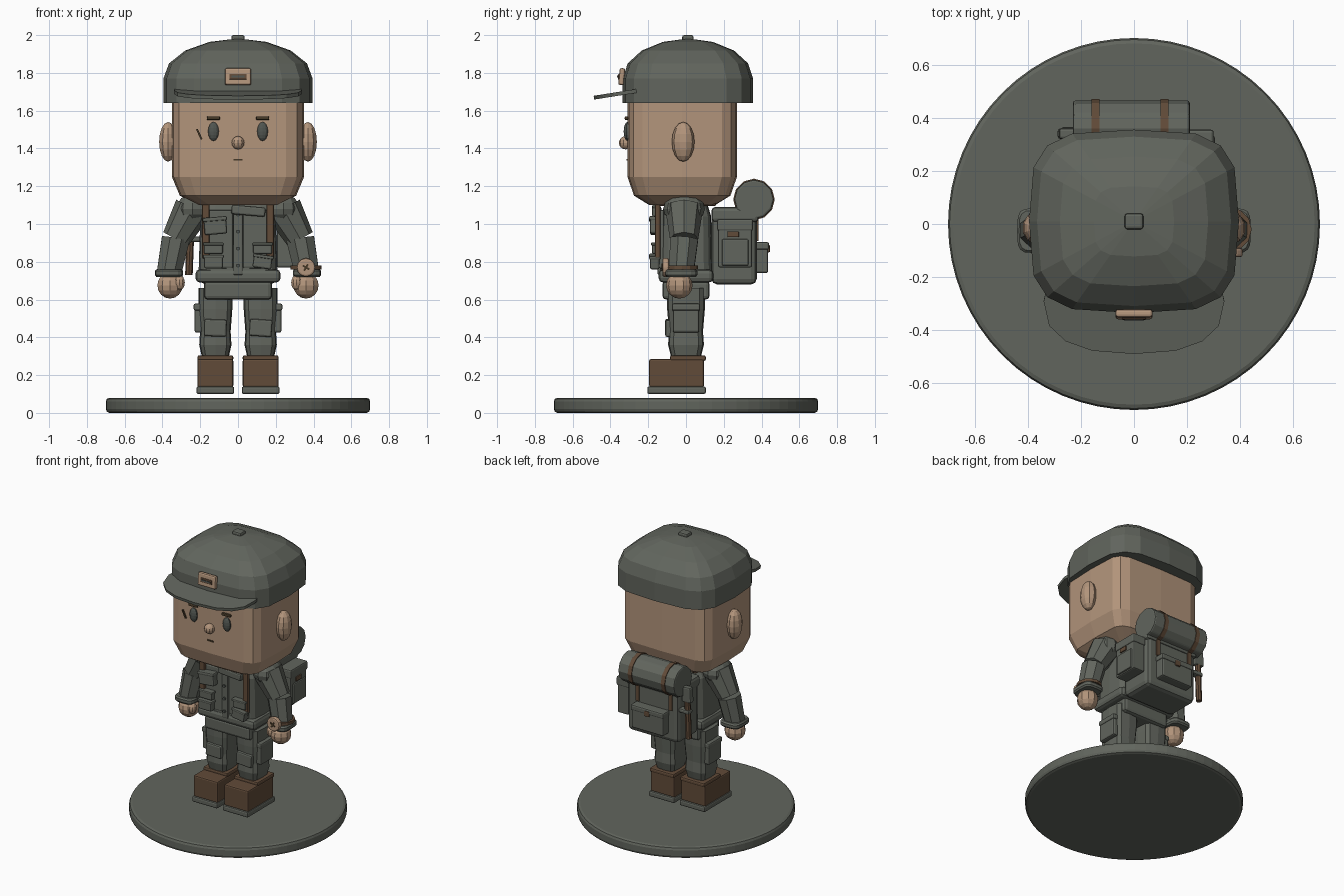
import bpy, bmesh, math
from mathutils import Matrix, Vector, Euler

default_cube = bpy.data.objects.get("Cube")
if default_cube:
    bpy.data.objects.remove(default_cube)


def material(name, red, green, blue):
    made = bpy.data.materials.new(name)
    made.use_nodes = True
    colour = (red, green, blue, 1)
    made.diffuse_color = colour
    made.node_tree.nodes["Principled BSDF"].inputs["Base Color"].default_value = colour
    return made


CLOTH = material("grey_green_cloth", red=.12, green=.13, blue=.11)
SKIN = material("skin", red=.45, green=.3, blue=.2)
LEATHER = material("brown_leather", red=.12, green=.07, blue=.04)
DARK = material("dark_grey", red=.08, green=.09, blue=.08)
BROW = material("dark_brown", red=.06, green=.04, blue=.02)


def finish(name, bm, mat, bevel):
    bmesh.ops.recalc_face_normals(bm, faces=bm.faces)
    mesh = bpy.data.meshes.new(name)
    bm.to_mesh(mesh)
    bm.free()
    mesh.materials.append(mat)
    part = bpy.data.objects.new(name, mesh)
    bpy.context.scene.collection.objects.link(part)
    if bevel:
        modifier = part.modifiers.new("Bevel", "BEVEL")
        modifier.width, modifier.segments, modifier.limit_method = bevel, 2, "ANGLE"


def placed(loc, size=(1, 1, 1), tilt=0, pitch=0):
    turn = Euler((math.radians(pitch), math.radians(tilt), 0))
    return Matrix.LocRotScale(Vector(loc), turn, Vector(size))


def box(name, mat, loc, size, tilt=0, pitch=0, bevel=.01):
    bm = bmesh.new()
    bmesh.ops.create_cube(bm, size=1, matrix=placed(loc, size, tilt, pitch))
    finish(name, bm, mat, min(bevel, min(size) / 3))


def pocket(name, loc, size, tilt=0):
    """A pouch with a slightly larger flap over its top quarter."""
    box(name, CLOTH, loc, size, tilt)
    width, depth, height = size
    lift = placed(loc, tilt=tilt) @ Vector((0, 0, height * .4))
    box(name + "_flap", CLOTH, lift, (width + .01, depth + .01, height / 4), tilt)


def ball(name, mat, loc, radii, sides=10):
    bm = bmesh.new()
    bmesh.ops.create_uvsphere(bm, u_segments=sides, v_segments=8, radius=1, matrix=placed(loc, radii))
    finish(name, bm, mat, bevel=0)


def rod(name, mat, start, end, radius, end_radius=None, sides=12, bevel=0):
    """A straight or tapered cylinder between two points."""
    start, end = Vector(start), Vector(end)
    axis = end - start
    aim = axis.to_track_quat("Z", "Y").to_matrix().to_4x4()
    bm = bmesh.new()
    bmesh.ops.create_cone(bm, cap_ends=True, segments=sides, radius1=radius,
                          radius2=end_radius or radius, depth=axis.length,
                          matrix=Matrix.Translation((start + end) / 2) @ aim)
    finish(name, bm, mat, bevel)


def loft(name, mat, loc, half, sections, power=.5, pitch=0, sides=16):
    """Stack rounded-square rings; each section is (height, scale)."""
    bm = bmesh.new()
    rings = []
    for height, scale in sections:
        ring = []
        for i in range(sides):
            angle = math.tau * i / sides
            point = [math.copysign(abs(wave) ** power, wave) * reach * scale
                     for wave, reach in zip((math.cos(angle), math.sin(angle)), half)]
            ring.append(bm.verts.new((*point, height)))
        rings.append(ring)
    for low, high in zip(rings, rings[1:]):
        for i in range(sides):
            bm.faces.new((low[i - 1], low[i], high[i], high[i - 1]))
    bm.faces.new(rings[0])
    bm.faces.new(rings[-1])
    bm.transform(placed(loc, pitch=pitch))
    finish(name, bm, mat, bevel=0)


# Display base
rod("base", CLOTH, start=(0, 0, 0), end=(0, 0, .08), radius=.7, sides=64, bevel=.02)

for side, name in ((1, "left_"), (-1, "right_")):
    # Boots and legs
    foot = side * .12
    box(name + "boot_sole", CLOTH, loc=(foot, -.05, .12), size=(.2, .31, .04))
    box(name + "boot", LEATHER, loc=(foot, -.05, .21), size=(.19, .29, .15))
    box(name + "boot_cuff", LEATHER, loc=(foot, .01, .29), size=(.19, .19, .03))
    loft(name + "leg", CLOTH, loc=(foot, 0, .3), half=(.09, .1),
         sections=((0, .8), (.06, .95), (.13, .9), (.25, 1), (.36, 1)), sides=12)
    pocket(name + "leg_pocket", loc=(side * .21, 0, .5), size=(.04, .14, .15))
    box(name + "knee_patch", CLOTH, loc=(foot, -.09, .45), size=(.12, .04, .09), tilt=side + 3)

    # Arms and hands
    shoulder = (side * .24, -.01, 1.08)
    elbow = (side * .33, -.01, .92)
    wrist = (side * .365, -.025, .74)
    ball(name + "shoulder", CLOTH, loc=shoulder, radii=(.09, .11, .08))
    rod(name + "upper_sleeve", CLOTH, shoulder, elbow, radius=.1, end_radius=.075, sides=8)
    rod(name + "lower_sleeve", CLOTH, elbow, wrist, radius=.08, end_radius=.07, sides=8)
    loft(name + "sleeve_cuff", CLOTH, loc=wrist, half=(.075, .085),
         sections=((-.02, .9), (-.01, 1), (.01, 1), (.02, .9)))
    ball(name + "hand", SKIN, loc=(side * .36, -.035, .675), radii=(.07, .07, .07))
    ball(name + "thumb", SKIN, loc=(side * .31, -.07, .69), radii=(.03, .03, .04))

    # Ears, eyes and eyebrows
    ball(name + "ear", SKIN, loc=(side * .37, -.015, 1.435), radii=(.05, .06, .105))
    ball(name + "eye", DARK, loc=(side * .13, -.31, 1.49), radii=(.03, .02, .05))
    box(name + "eyebrow", BROW, loc=(side * .13, -.315, 1.56), size=(.07, .02, .02))

    # Carrying straps over the shoulders
    box(name + "strap_front", LEATHER, loc=(side * .17, -.15, .96), size=(.04, .03, .29))
    box(name + "strap_top", LEATHER, loc=(side * .17, 0, 1.11), size=(.04, .32, .03))

    # Jacket front panels and lower pouches
    box(name + "jacket_panel", CLOTH, loc=(side * .1, -.13, .92), size=(.15, .03, .31))
    pocket(name + "upper_pouch", loc=(side * .13, -.16, .87), size=(.1, .04, .06))
    pocket(name + "lower_pouch", loc=(side * .13, -.165, .8), size=(.1, .05, .07), tilt=side * 4 + 4)

# Trousers and jacket
box("pelvis", CLOTH, loc=(0, 0, .65), size=(.36, .25, .1), bevel=.02)
box("jacket_hem", CLOTH, loc=(0, 0, .725), size=(.45, .29, .07), bevel=.03)
loft("jacket", CLOTH, loc=(0, 0, .7), half=(.21, .14), power=.4,
     sections=((0, 1), (.34, .95), (.41, .8), (.46, .5)))
box("jacket_placket", CLOTH, loc=(0, -.14, .91), size=(.05, .02, .36))
for row in range(4):
    height = .78 + row * .09
    rod("button", DARK, start=(0, -.14, height), end=(0, -.16, height), radius=.01, sides=8)
pocket("chest_pouch", loc=(-.12, -.165, .99), size=(.12, .05, .09), tilt=-5)
box("chest_flap", CLOTH, loc=(.055, -.16, 1.07), size=(.18, .04, .05), tilt=5)

# Wrist compass on the left arm
rod("wrist_strap", LEATHER, start=(.36, -.02, .76), end=(.36, -.02, .78), radius=.083)
rod("compass", SKIN, start=(.36, -.09, .77), end=(.36, -.125, .77), radius=.05, bevel=.01)
for turn in (30, 120):
    box("compass_needle", BROW, loc=(.36, -.125, .77), size=(.04, .01, .01), tilt=turn, bevel=0)

# Head and face
loft("head", SKIN, loc=(0, -.02, 1.1), half=(.35, .29), power=1 / 3,
     sections=((0, .6), (.05, .88), (.15, 1), (.6, 1)))
ball("nose", SKIN, loc=(0, -.32, 1.43), radii=(.035, .035, .035))
box("mouth", BROW, loc=(0, -.31, 1.34), size=(.045, .01, .01), bevel=0)
box("cheek_scar", BROW, loc=(-.205, -.31, 1.475), size=(.01, .01, .06), tilt=-25, bevel=0)

# Cap: a straight band under an elliptical dome
dome = [(.13 + .21 * math.sin(step * math.pi / 8), max(math.cos(step * math.pi / 8), .05))
        for step in range(5)]
loft("cap", CLOTH, loc=(0, .01, 1.64), half=(.395, .345), power=.55, sections=[(0, 1)] + dome)
box("cap_button", CLOTH, loc=(0, .01, 1.985), size=(.07, .06, .03))
loft("cap_visor", CLOTH, loc=(0, -.29, 1.7), half=(.34, .2), power=.8, pitch=9,
     sections=((-.01, 1), (.01, 1)))
box("cap_badge", SKIN, loc=(0, -.34, 1.78), size=(.14, .03, .09), pitch=-6)
box("badge_bar", LEATHER, loc=(0, -.355, 1.78), size=(.09, .01, .03), pitch=-6)
box("badge_slot", DARK, loc=(0, -.36, 1.78), size=(.07, .01, .01), pitch=-6, bevel=0)

# Backpack and its pockets
box("backpack", CLOTH, loc=(0, .255, .87), size=(.4, .24, .38), bevel=.03)
box("backpack_lid", CLOTH, loc=(0, .26, 1.05), size=(.42, .25, .08), bevel=.02)
pocket("side_pocket", loc=(.25, .26, .895), size=(.09, .18, .25))
box("side_pocket_panel", CLOTH, loc=(.295, .26, .85), size=(.02, .14, .14))
box("side_pocket_buckle", LEATHER, loc=(.3, .25, .945), size=(.01, .06, .03))
pocket("rear_pocket", loc=(0, .395, .82), size=(.25, .08, .16))
box("rear_pocket_buckle", LEATHER, loc=(0, .435, .87), size=(.04, .02, .04))

# Bedroll with two straps
rod("bedroll", CLOTH, start=(-.23, .36, 1.13), end=(.21, .36, 1.13), radius=.105, bevel=.01)
for left in (-.16, .1):
    rod("bedroll_strap", LEATHER, start=(left, .36, 1.13), end=(left + .03, .36, 1.13), radius=.11)
    box("backpack_strap", LEATHER, loc=(left + .015, .38, .98), size=(.03, .01, .14))

# Spade carried on the right of the pack
rod("spade_handle", LEATHER, start=(-.26, .34, .73), end=(-.25, .34, 1), radius=.02, sides=8)
box("spade_blade", CLOTH, loc=(-.25, .34, 1.04), size=(.07, .04, .11), tilt=3)
box("spade_loop", CLOTH, loc=(-.235, .34, .92), size=(.08, .05, .03))
